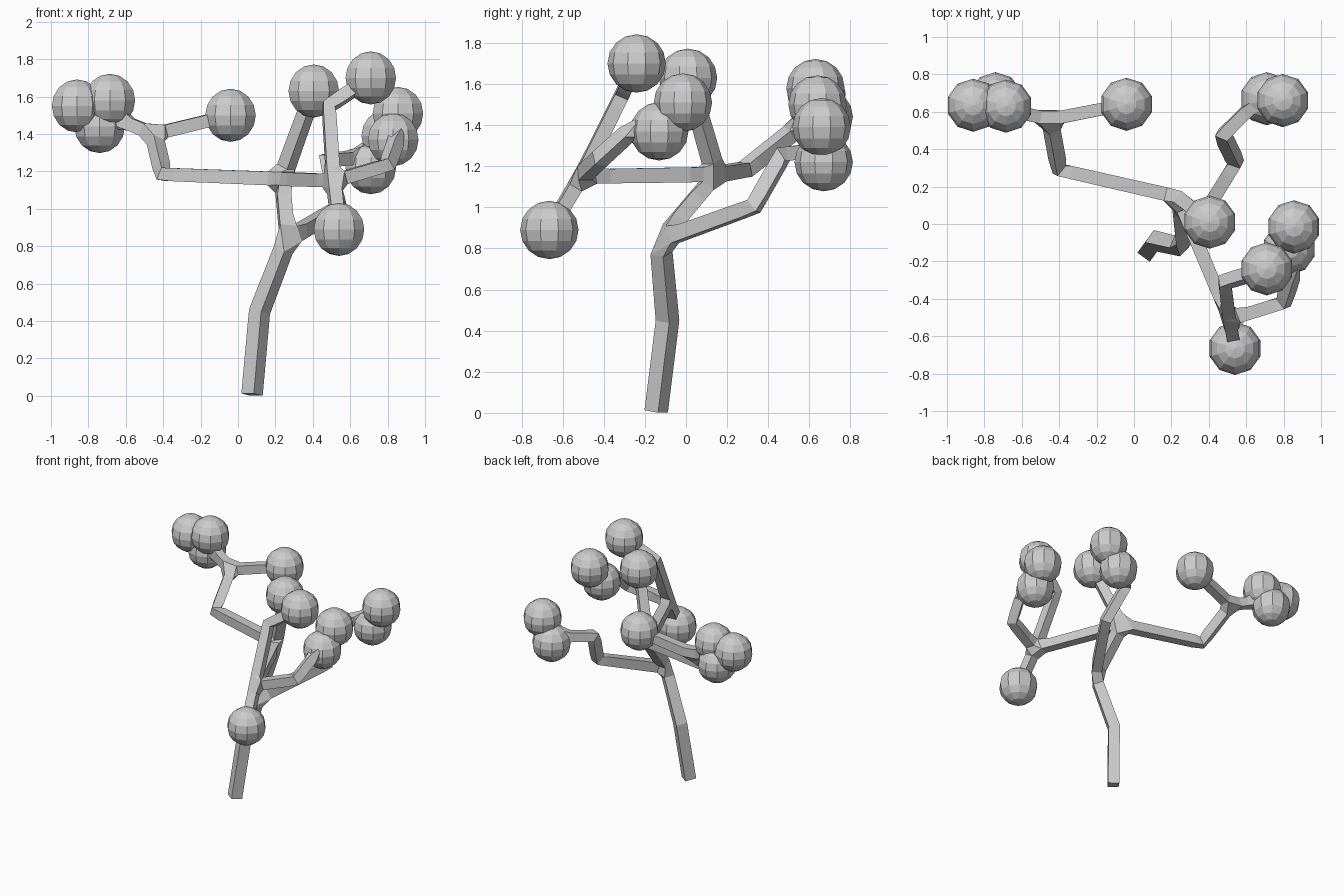
import bpy, bmesh

if "Cube" in bpy.data.objects:
    bpy.data.objects.remove(bpy.data.objects["Cube"])

# Branch joints: name -> (parent, position, half thickness)
joints = {
    "base": (None, (0.075, -0.145, 0.007), 0.041),
    "trunk1": ("base", (0.115, -0.09, 0.45), 0.041),
    "trunk2": ("trunk1", (0.265, -0.125, 0.84), 0.038),
    "hub": ("trunk2", (0.235, 0.145, 1.16), 0.037),
    # left limb
    "left1": ("hub", (-0.40, 0.29, 1.185), 0.035),
    "left2": ("left1", (-0.45, 0.56, 1.40), 0.035),
    "left3": ("left2", (-0.63, 0.60, 1.475), 0.034),
    # front right limb
    "front1": ("hub", (0.51, -0.51, 1.15), 0.035),
    "front2": ("front1", (0.485, -0.31, 1.55), 0.034),
    "front3": ("front1", (0.80, -0.42, 1.235), 0.035),
    "front4": ("front3", (0.855, -0.25, 1.39), 0.034),
    # back right limb
    "back1": ("trunk2", (0.545, 0.33, 1.005), 0.035),
    "back2": ("back1", (0.475, 0.475, 1.26), 0.035),
    "back3": ("back2", (0.63, 0.63, 1.275), 0.034),
}

# Leaf balls: (parent joint, centre)
balls = [
    ("left3", (-0.86, 0.635, 1.55)), ("left3", (-0.74, 0.67, 1.44)),
    ("left3", (-0.685, 0.63, 1.58)), ("left2", (-0.04, 0.64, 1.50)),
    ("hub", (0.405, 0.01, 1.63)), ("front2", (0.71, -0.24, 1.70)),
    ("front4", (0.855, -0.015, 1.51)), ("front4", (0.83, -0.13, 1.37)),
    ("front1", (0.54, -0.665, 0.89)), ("back3", (0.71, 0.67, 1.22)),
    ("back3", (0.795, 0.66, 1.39)),
]

# Trunk and branches: a skeleton skinned with square sections
index, verts, edges, radii = {}, [], [], []
for name, (parent, pos, r) in joints.items():
    index[name] = len(verts)
    if parent:
        edges.append((index[parent], len(verts)))
    verts.append(pos)
    radii.append(r)
for parent, pos in balls:
    edges.append((index[parent], len(verts)))
    verts.append(pos)
    radii.append(0.033)

mesh = bpy.data.meshes.new("branches")
mesh.from_pydata(verts, edges, [])
branches = bpy.data.objects.new("branches", mesh)
bpy.context.collection.objects.link(branches)
bpy.context.view_layer.objects.active = branches
skin = branches.modifiers.new("Skin", "SKIN")
skin.branch_smoothing = 0
for i, sv in enumerate(mesh.skin_vertices[0].data):
    sv.radius = (radii[i], radii[i])
    sv.use_root = i == 0

# Leaf balls: low-poly spheres sharing one mesh
ball = bpy.data.meshes.new("leaf_ball")
bm = bmesh.new()
bmesh.ops.create_uvsphere(bm, u_segments=10, v_segments=8, radius=0.142)
bm.to_mesh(ball)
bm.free()
for i, (parent, pos) in enumerate(balls):
    ob = bpy.data.objects.new(f"leaf_ball_{i + 1}", ball)
    ob.location = pos
    bpy.context.collection.objects.link(ob)
